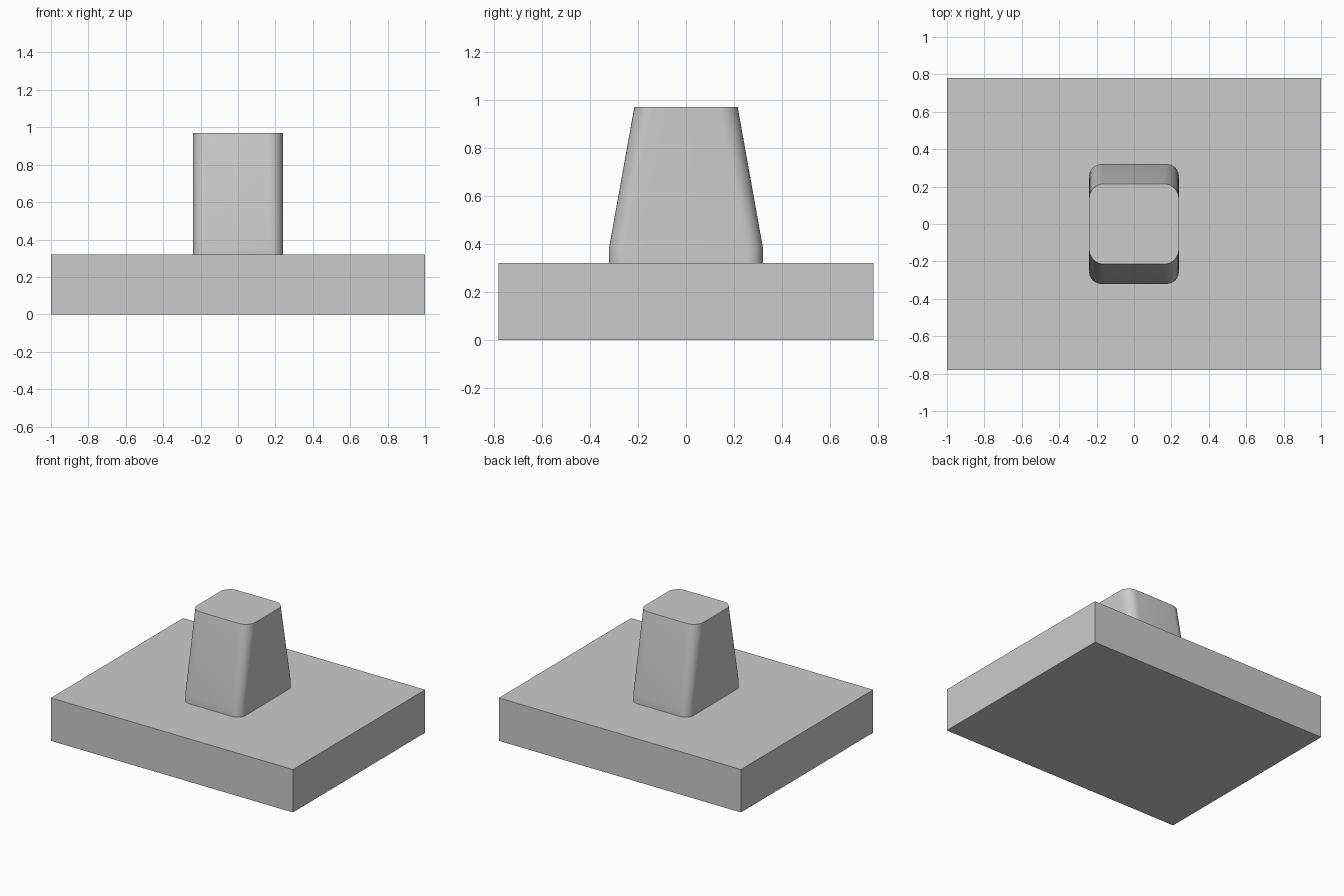
import bpy
import bmesh
from math import cos, sin, pi, radians

if "Cube" in bpy.data.objects:
    bpy.data.objects.remove(bpy.data.objects["Cube"], do_unlink=True)

grey = bpy.data.materials.new("plain grey")
grey.use_nodes = True
colour = (0.6, 0.6, 0.6, 1)
grey.diffuse_color = colour
grey.node_tree.nodes["Principled BSDF"].inputs["Base Color"].default_value = colour


def add_object(name, bm):
    bmesh.ops.recalc_face_normals(bm, faces=bm.faces)
    mesh = bpy.data.meshes.new(name)
    bm.to_mesh(mesh)
    bm.free()
    mesh.materials.append(grey)
    obj = bpy.data.objects.new(name, mesh)
    bpy.context.collection.objects.link(obj)
    return obj


def rounded_ring(bm, half_x, half_y, radius, z, steps=8):
    """Vertices of a rounded rectangle at height z."""
    ring = []
    for quarter, (sx, sy) in enumerate([(1, 1), (-1, 1), (-1, -1), (1, -1)]):
        for i in range(steps + 1):
            a = (quarter + i / steps) * pi / 2
            ring.append(bm.verts.new((sx * (half_x - radius) + radius * cos(a),
                                      sy * (half_y - radius) + radius * sin(a), z)))
    return ring


# Rectangular slab
bm = bmesh.new()
bmesh.ops.create_cube(bm, size=1)
for v in bm.verts:
    v.co = (v.co.x * 2, v.co.y * 1.56, (v.co.z + 0.5) * 0.32)
add_object("base_slab", bm)

# Rounded post: short straight foot, then front and back lean inwards
bm = bmesh.new()
sections = [(0.32, 0.065, 0.32), (0.32, 0.065, 0.385), (0.215, 0.08, 0.97)]
rings = [rounded_ring(bm, 0.24, half_y, r, z) for half_y, r, z in sections]
for low, high in zip(rings, rings[1:]):
    n = len(low)
    for i in range(n):
        j = (i + 1) % n
        bm.faces.new((low[i], low[j], high[j], high[i]))
bm.faces.new(rings[-1])
bm.faces.new(rings[0][::-1])
post = add_object("tapered_post", bm)

bpy.ops.object.select_all(action="DESELECT")
post.select_set(True)
bpy.context.view_layer.objects.active = post
bpy.ops.object.shade_smooth_by_angle(angle=radians(30))
